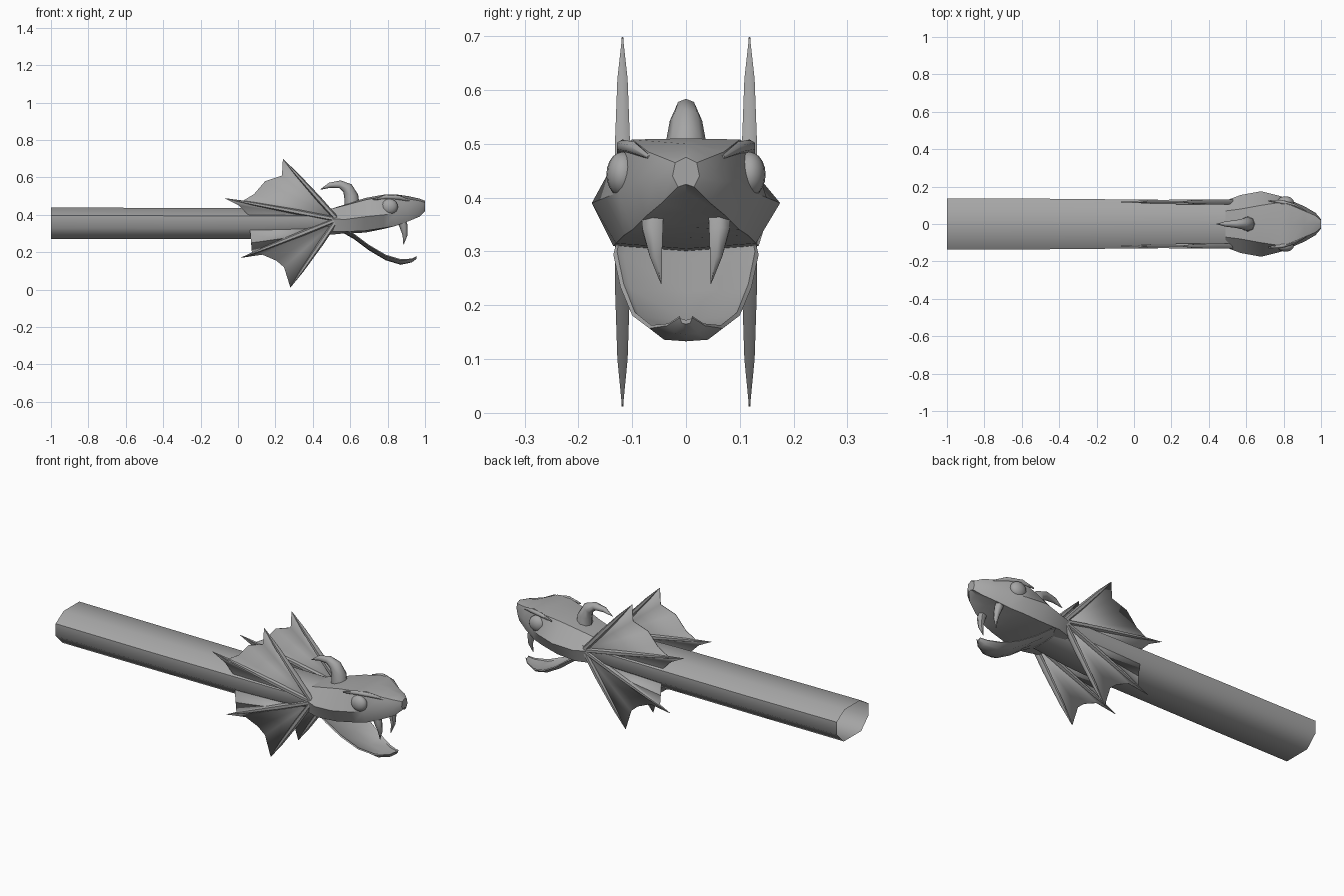
import bpy, bmesh, math
from mathutils import Vector

cube = bpy.data.objects.get("Cube")
if cube:
    bpy.data.objects.remove(cube, do_unlink=True)

grey = bpy.data.materials.new("plain grey")
grey.use_nodes = True
grey.diffuse_color = (0.38, 0.38, 0.38, 1)
grey.node_tree.nodes["Principled BSDF"].inputs["Base Color"].default_value = grey.diffuse_color


def finish(name, bm, angle=40, mirror=False):
    """Turn a bmesh into a shaded object, optionally mirrored to the other side."""
    bmesh.ops.recalc_face_normals(bm, faces=bm.faces)
    mesh = bpy.data.meshes.new(name)
    bm.to_mesh(mesh)
    bm.free()
    mesh.materials.append(grey)
    obj = bpy.data.objects.new(name, mesh)
    bpy.context.collection.objects.link(obj)
    bpy.ops.object.select_all(action='DESELECT')
    obj.select_set(True)
    bpy.context.view_layer.objects.active = obj
    bpy.ops.object.shade_smooth_by_angle(angle=math.radians(angle))
    if mirror:
        modifier = obj.modifiers.new("other_side", 'MIRROR')
        modifier.use_axis = (False, True, False)
    return obj


def loft(name, rings, cap_start=True, cap_end=True, angle=40, mirror=False):
    """Skin a list of closed rings that all have the same point count."""
    bm = bmesh.new()
    loops = [[bm.verts.new(p) for p in ring] for ring in rings]
    for a, b in zip(loops, loops[1:]):
        count = len(a)
        for i in range(count):
            j = (i + 1) % count
            bm.faces.new((a[i], a[j], b[j], b[i]))
    if cap_start:
        bm.faces.new(loops[0])
    if cap_end:
        bm.faces.new(loops[-1])
    return finish(name, bm, angle, mirror)


def tube(name, path, sides=6, flat=1.0, mirror=False):
    """Tapered tube along (x, y, z, radius) points; flat scales its y thickness."""
    points = [Vector(p[:3]) for p in path]
    rings = []
    for i, p in enumerate(points):
        ahead = points[min(i + 1, len(points) - 1)]
        behind = points[max(i - 1, 0)]
        across = (ahead - behind).cross(Vector((0, 1, 0))).normalized()
        radius = path[i][3]
        ring = []
        for k in range(sides):
            turn = math.tau * k / sides
            side = Vector((0, flat * math.sin(turn), 0))
            ring.append(p + radius * (across * math.cos(turn) + side))
        rings.append(ring)
    return loft(name, rings, angle=60, mirror=mirror)


def symmetric(x, top, half, bottom):
    """Ring in the yz plane from its centre heights and one half outline."""
    right = [(x, y, z) for y, z in half]
    left = [(x, -y, z) for y, z in reversed(half)]
    return [(x, 0, top)] + right + [(x, 0, bottom)] + left


# Long body, open at the rear end
body_rings = []
for x, width, top, bottom in [(-1, .135, .44, .27), (-.45, .135, .437, .27),
                              (.1, .13, .435, .27), (.35, .127, .43, .28),
                              (.56, .12, .43, .3)]:
    tall = top - bottom
    half = [(width * .5, top), (width, top - tall * .25),
            (width, top - tall * .65), (width * .55, bottom)]
    body_rings.append(symmetric(x, top, half, bottom))
loft("body", body_rings, cap_start=False, angle=50)

# Upper head: brow, cheek and lip outline per station
head = [
    (.49, .43, [(.07, .43), (.125, .38), (.11, .31)], .3),
    (.57, .455, [(.08, .45), (.155, .375), (.135, .31)], .3),
    (.68, .49, [(.1, .48), (.175, .39), (.13, .315)], .305),
    (.78, .508, [(.115, .5), (.15, .4), (.115, .33)], .325),
    (.84, .51, [(.1, .508), (.125, .41), (.1, .34)], .345),
    (.91, .5, [(.07, .485), (.095, .43), (.075, .365)], .375),
    (.97, .487, [(.045, .475), (.06, .43), (.045, .39)], .41),
    (1, .475, [(.02, .465), (.025, .44), (.015, .42)], .425),
]
loft("head", [symmetric(*station) for station in head], angle=35)

# Lower jaw: a thin open trough curving down and forward
jaw_rings = []
for x, width, rim, depth in [(.55, .125, .34, .03), (.62, .135, .3, .03),
                             (.7, .122, .24, .03), (.79, .1, .187, .03),
                             (.87, .068, .163, .03), (.93, .035, .166, .02),
                             (.955, .012, .18, .015)]:
    half = [(width * .85, rim - depth * .3), (width * .95, rim),
            (width, rim - depth * .2), (width * .6, rim - depth * .9)]
    jaw_rings.append(symmetric(x, rim - depth * .5, half, rim - depth))
loft("lower_jaw", jaw_rings, angle=35)

# Eyes
bm = bmesh.new()
bmesh.ops.create_uvsphere(bm, u_segments=16, v_segments=10, radius=1)
for v in bm.verts:
    v.co = Vector((.81, .118, .443)) + v.co * Vector((.045, .03, .042))
finish("eyes", bm, 60, mirror=True)

# Brow ridges above the eyes
tube("brow_ridges", [(.72, .125, .482, .004), (.79, .118, .496, .012),
                     (.86, .097, .492, .012), (.92, .068, .475, .004)], mirror=True)

# Fangs
tube("fangs", [(.87, .062, .38, .024), (.885, .062, .34, .022),
               (.893, .056, .29, .013), (.885, .046, .24, .001)], mirror=True)

# Crest horn curling backwards
tube("crest_horn", [(.61, 0, .44, .042), (.605, 0, .5, .038), (.585, 0, .543, .03),
                    (.545, 0, .563, .021), (.49, 0, .558, .014),
                    (.44, 0, .535, .001)], sides=8)

# Neck frills: tapered spines fanning back from one root
frill_y = .118
root = Vector((.53, frill_y, .375))
tips = [(.24, .698), (-.07, .488), (.015, .17), (.28, .012)]
for number, (x, z) in enumerate(tips, 1):
    tip = Vector((x, frill_y, z))
    path = []
    for along, radius in [(0, .013), (.35, .015), (.75, .01), (1, .001)]:
        path.append((*root.lerp(tip, along), radius))
    tube(f"frill_spine_{number}", path, flat=1.1, mirror=True)

# Scalloped webs stretched between the spines
edge = [tips[0], (.235, .61), (.145, .58), (.085, .51), (.026, .475), tips[1],
        (.005, .45), (.065, .39), (.065, .31), (.075, .19), tips[2],
        (.13, .187), (.205, .155), (.246, .12), tips[3]]
bm = bmesh.new()
hub = bm.verts.new(root)
rim = [bm.verts.new((x, frill_y, z)) for x, z in edge]
for a, b in zip(rim, rim[1:]):
    bm.faces.new((hub, a, b))
webs = finish("frill_webs", bm, mirror=True)
skin = webs.modifiers.new("thickness", 'SOLIDIFY')
skin.thickness = .004
skin.offset = 0
